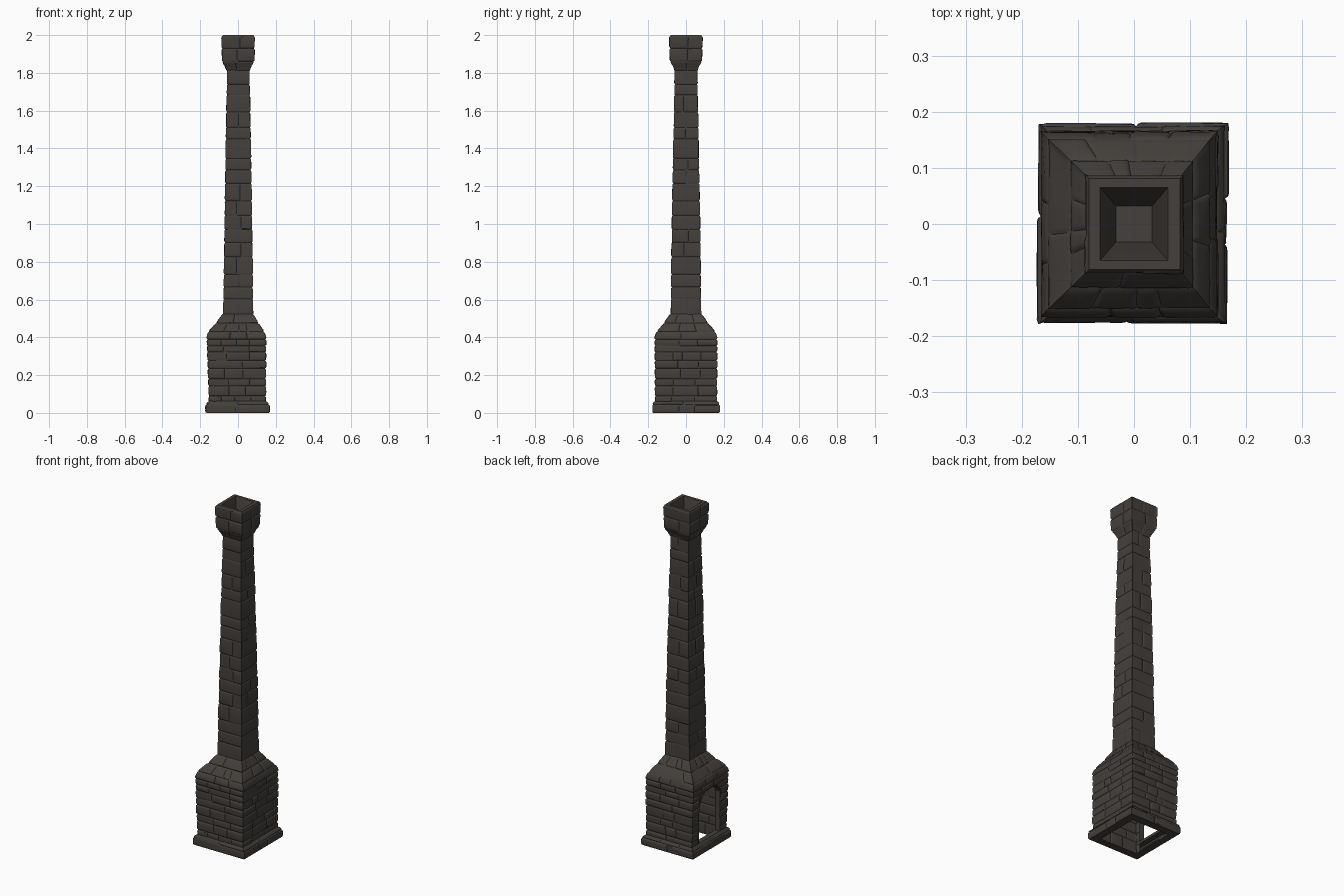
import bpy, bmesh, math, random
from mathutils import Vector

if "Cube" in bpy.data.objects:
    bpy.data.objects.remove(bpy.data.objects["Cube"])

random.seed(7)
stone = bpy.data.materials.new("dark stone")
stone.diffuse_color = (0.058, 0.051, 0.045, 1)
stone.use_nodes = True
stone.node_tree.nodes["Principled BSDF"].inputs["Base Color"].default_value = stone.diffuse_color


def finish(name, bm, inward=False):
    bmesh.ops.remove_doubles(bm, verts=bm.verts, dist=0.0001)
    me = bpy.data.meshes.new(name)
    bm.to_mesh(me)
    bm.free()
    me.materials.append(stone)
    ob = bpy.data.objects.new(name, me)
    bpy.context.collection.objects.link(ob)
    bpy.ops.object.select_all(action='DESELECT')
    ob.select_set(True)
    bpy.context.view_layer.objects.active = ob
    bpy.ops.object.shade_smooth_by_angle(angle=math.radians(42))
    return ob


def section(prof, z):
    """Four corners (counter-clockwise) of the square section at height z."""
    z = min(max(z, prof[0][0]), prof[-1][0])
    for a, b in zip(prof, prof[1:]):
        if z <= b[0] + 1e-9:
            t = (z - a[0]) / (b[0] - a[0])
            x0, x1, y = (a[i] + (b[i] - a[i]) * t for i in (1, 2, 3))
            return [Vector((x0, -y, z)), Vector((x1, -y, z)),
                    Vector((x1, y, z)), Vector((x0, y, z))]


NORMALS = [Vector((0, -1, 0)), Vector((1, 0, 0)), Vector((0, 1, 0)), Vector((-1, 0, 0))]


def courses(a, b, n):
    """Irregular course heights between a and b."""
    s = (b - a) / n
    return [a] + [a + s * (i + random.uniform(-.22, .22)) for i in range(1, n)] + [b]


def lay(name, prof, zs, stones, depth, hole=None, inward=False):
    """Skin a tapered square tower with courses of rounded stones."""
    bm = bmesh.new()
    sign = -1 if inward else 1
    for za, zb in zip(zs, zs[1:]):
        corner = [random.uniform(.5, 1) * depth for _ in range(4)]
        e = min(.004, (zb - za) * .15)
        zrow = [(za, 0), (za + e, .75), (za + 2.5 * e, 1), ((za + zb) / 2, 1),
                (zb - 2.5 * e, 1), (zb - e, .75), (zb, 0)]
        for k in range(4):
            spans = [(0, 1)]
            if hole and k == 3 and zb <= hole[2] + .001:
                spans = [(0, hole[0]), (hole[1], 1)]
            for s0, s1 in spans:
                n = max(1, round(random.choice(stones) * (s1 - s0)))
                cuts = [s0] + [s0 + (s1 - s0) * (i + random.uniform(-.25, .25)) / n
                               for i in range(1, n)] + [s1]
                for ua, ub in zip(cuts, cuts[1:]):
                    cs = section(prof, (za + zb) / 2)
                    eu = min(.004 / (cs[k] - cs[(k + 1) % 4]).length, (ub - ua) * .15)
                    d = random.uniform(.2, 1) * depth
                    cols = [(ua, 0), (ua + eu, .75), (ua + 2.5 * eu, 1), ((ua + ub) / 2, 1),
                            (ub - 2.5 * eu, 1), (ub - eu, .75), (ub, 0)]
                    grid = []
                    for z, fz in zrow:
                        c = section(prof, z)
                        p, q = c[k], c[(k + 1) % 4]
                        tan = (q - p).normalized()
                        row = []
                        for i, (u, fu) in enumerate(cols):
                            if u == 0:
                                dd = corner[k] * fz * sign
                                co = p + NORMALS[k] * dd - tan * dd
                            elif u == 1:
                                dd = corner[(k + 1) % 4] * fz * sign
                                co = q + NORMALS[k] * dd + tan * dd
                            else:
                                # stones reaching a corner stay full up to it
                                if (ua == 0 and i < 3) or (ub == 1 and i > 3):
                                    fu = 1
                                f = min(fu, fz)
                                dd = f * (d + random.uniform(-.15, .15) * depth) * sign
                                co = p.lerp(q, u) + NORMALS[k] * dd
                            row.append(bm.verts.new(co))
                        grid.append(row)
                    for r0, r1 in zip(grid, grid[1:]):
                        for i in range(6):
                            f = (r0[i], r0[i + 1], r1[i + 1], r1[i])
                            bm.faces.new(f[::-1] if inward else f)
    return finish(name, bm)


def loft(name, rings, cap=False):
    """Plain square rings (z, x0, x1, y) joined in order."""
    bm = bmesh.new()
    loops = [[bm.verts.new(c) for c in ((x0, -y, z), (x1, -y, z), (x1, y, z), (x0, y, z))]
             for z, x0, x1, y in rings]
    for a, b in zip(loops, loops[1:]):
        for i in range(4):
            j = (i + 1) % 4
            bm.faces.new((a[i], a[j], b[j], b[i]))
    if cap:
        bm.faces.new(loops[-1])
    return finish(name, bm)


def prism(name, pts, x0, x1):
    """Extrude a (y, z) outline along x."""
    bm = bmesh.new()
    f = bm.faces.new([bm.verts.new((x0, y, z)) for y, z in pts])
    r = bmesh.ops.extrude_face_region(bm, geom=[f])
    for v in r["geom"]:
        if isinstance(v, bmesh.types.BMVert):
            v.co.x = x1
    bmesh.ops.recalc_face_normals(bm, faces=bm.faces)
    return finish(name, bm)


# Plinth around the foot
lay("plinth", [(0, -.166, .162, .174), (.042, -.166, .162, .174), (.062, -.152, .145, .163)],
    [0, .044, .062], [2, 3], .007)
loft("plinth_underside", [(0, -.125, .118, .13), (0, -.166, .162, .174)])

# Firebox with an opening in the left side, and its sloping shoulders
HOLE = (.19, .81, .355)
body = [(.055, -.149, .142, .158), (.30, -.156, .143, .160), (.40, -.161, .144, .160),
        (.43, -.152, .134, .150), (.475, -.112, .104, .112), (.525, -.076, .076, .077)]
lay("firebox", body, courses(.055, .355, 7) + courses(.355, .43, 2)[1:] + [.475, .525],
    [2, 3, 3, 4], .007, HOLE)

# Inner lining of the firebox, narrowing to the flue
lining = [(0, -.125, .118, .13), (.38, -.125, .118, .13), (.50, -.045, .045, .045)]
lay("firebox_lining", lining, courses(0, .355, 6) + [.43, .50], [2, 3], .005, (.12, .88, .355), True)
loft("flue_stop", [(.50, -.045, .045, .045), (.501, -.001, .001, .001)], True)

# Jambs, lintel, sill and arch corners of the opening
Y = .099
prism("lintel_underside", [(-Y, .353), (Y, .353), (Y, .358), (-Y, .358)], -.158, -.122)
prism("opening_sill", [(-.13, .045), (.13, .045), (.13, .06), (-.13, .06)], -.15, -.12)
for s, side in ((-1, "front"), (1, "back")):
    prism(side + "_jamb", [(s * Y, .05), (s * (Y + .004), .05), (s * (Y + .004), .356), (s * Y, .356)],
          -.153, -.122)
    prism(side + "_arch_corner", [(s * (Y + .002), .29), (s * .085, .325), (s * .05, .357),
                                  (s * (Y + .002), .357)], -.162, -.122)

# Tall tapering shaft
shaft = [(.515, -.075, .077, .077), (1.0, -.067, .071, .071), (1.82, -.054, .057, .056)]
lay("shaft", shaft, courses(.515, 1.82, 17), [1, 1, 2, 2], .005)

# Crown with flared underside
crown = [(1.81, -.055, .058, .057), (1.83, -.062, .064, .062), (1.86, -.079, .081, .080),
         (1.995, -.083, .085, .084)]
lay("crown", crown, [1.81, 1.86, 1.93, 1.995], [1, 2, 2], .006)

# Rim and sunken flue mouth
loft("flue_mouth", [(1.99, -.085, .087, .086), (2.0, -.080, .082, .081), (2.0, -.061, .061, .065),
                    (1.985, -.056, .056, .060), (1.82, -.032, .032, .032)], True)
